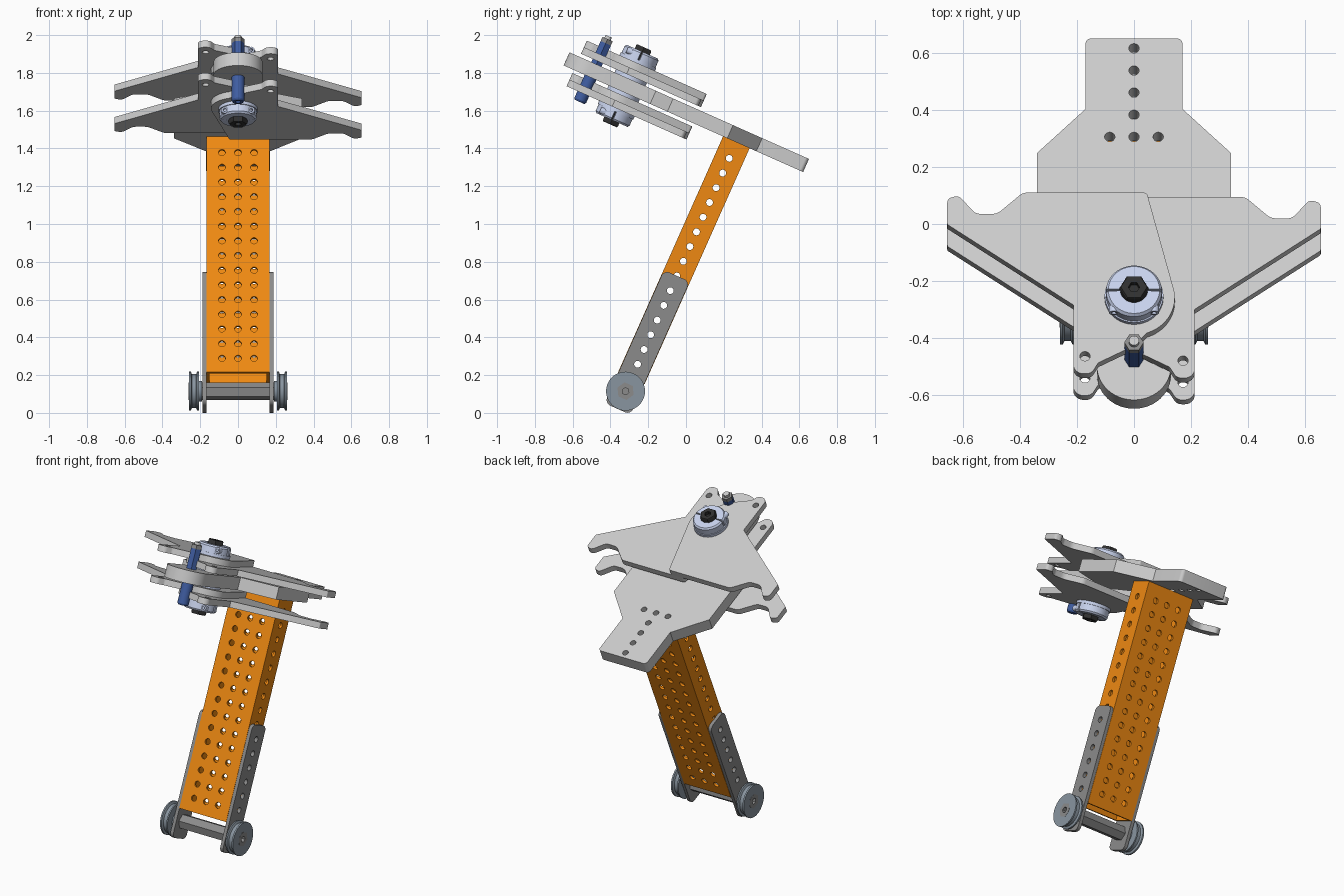
import bpy, bmesh, math
from mathutils import Matrix, Vector

if "Cube" in bpy.data.objects:
    bpy.data.objects.remove(bpy.data.objects["Cube"])

# Everything is built upright along a column, then leaned back 24 degrees about the axle
LEAN = Matrix.Translation((0, -0.32, 0.115)) @ Matrix.Rotation(math.radians(-24), 4, 'X')
FLAT = Matrix.Identity(4)                                                    # profile in (x, y)
FRONT = Matrix.Rotation(math.pi / 2, 4, 'X')                                 # profile in (x, z)
SIDE = Matrix(((0, 0, 1, 0), (1, 0, 0, 0), (0, 1, 0, 0), (0, 0, 0, 1)))      # profile in (y, z)


def mat(name, r, g, b):
    m = bpy.data.materials.new(name)
    m.diffuse_color = (r, g, b, 1)
    m.use_nodes = True
    m.node_tree.nodes["Principled BSDF"].inputs["Base Color"].default_value = m.diffuse_color
    return m


ORANGE = mat("orange", 0.86, 0.25, 0.006)
LIGHT = mat("light_grey", 0.55, 0.55, 0.55)
DARK = mat("mid_grey", 0.26, 0.26, 0.26)
WHEEL = mat("wheel_grey", 0.25, 0.30, 0.35)
BLUE = mat("blue", 0.05, 0.11, 0.36)
PALE = mat("pale_blue", 0.58, 0.65, 0.85)
BLACK = mat("black", 0.03, 0.03, 0.03)


def add(name, mesh, material, matrix, angle=30):
    ob = bpy.data.objects.new(name, mesh)
    bpy.context.collection.objects.link(ob)
    mesh.transform(LEAN @ matrix)
    mesh.materials.clear()
    mesh.materials.append(material)
    bpy.ops.object.select_all(action='DESELECT')
    ob.select_set(True)
    bpy.context.view_layer.objects.active = ob
    bpy.ops.object.shade_smooth_by_angle(angle=math.radians(angle))
    return ob


def rounded(pts):
    """Outline from (x, y) or (x, y, corner radius) points."""
    out, n = [], len(pts)
    for i, p in enumerate(pts):
        c = Vector(p[:2])
        if len(p) < 3:
            out.append(c)
            continue
        a = (Vector(pts[i - 1][:2]) - c).normalized()
        b = (Vector(pts[(i + 1) % n][:2]) - c).normalized()
        half = a.angle(b) / 2
        d = p[2] / math.tan(half)
        mid = c + (a + b).normalized() * (p[2] / math.sin(half))
        s, e = c + a * d - mid, c + b * d - mid
        out += [mid + s.lerp(e, t / 6).normalized() * p[2] for t in range(7)]
    return out


def arc(cx, cy, r, a0, a1, n):
    return [(cx + r * math.cos(math.radians(a0 + (a1 - a0) * i / n)),
             cy + r * math.sin(math.radians(a0 + (a1 - a0) * i / n))) for i in range(n + 1)]


def plate(name, pts, h0, h1, material, plane=FLAT, holes=(), hole_r=0.018):
    """Flat plate with drilled holes, spanning h0..h1 along the plane normal."""
    cu = bpy.data.curves.new(name, 'CURVE')
    cu.dimensions, cu.fill_mode = '2D', 'BOTH'
    cu.extrude = (h1 - h0) / 2
    for loop in [rounded(pts)] + [arc(x, y, hole_r, 0, 345, 23) for x, y in holes]:
        sp = cu.splines.new('POLY')
        sp.points.add(len(loop) - 1)
        for q, co in zip(sp.points, loop):
            q.co = (co[0], co[1], 0, 1)
        sp.use_cyclic_u = True
    tmp = bpy.data.objects.new("tmp", cu)
    bpy.context.collection.objects.link(tmp)
    bpy.context.view_layer.update()
    mesh = bpy.data.meshes.new_from_object(tmp.evaluated_get(bpy.context.evaluated_depsgraph_get()))
    bpy.data.objects.remove(tmp)
    bm = bmesh.new()
    bm.from_mesh(mesh)
    bmesh.ops.remove_doubles(bm, verts=bm.verts, dist=1e-5)
    bmesh.ops.recalc_face_normals(bm, faces=bm.faces)
    bm.to_mesh(mesh)
    bm.free()
    return add(name, mesh, material, plane @ Matrix.Translation((0, 0, (h0 + h1) / 2)))


def lathe(name, prof, material, matrix, n=48, a0=0, a1=360):
    """Revolve a closed (radius, height) profile about z; partial sweeps are capped."""
    bm = bmesh.new()
    full = a1 - a0 == 360
    rings = [[bm.verts.new((r * math.cos(t), r * math.sin(t), h)) for r, h in prof]
             for t in (math.radians(a0 + (a1 - a0) * i / n) for i in range(n if full else n + 1))]
    m = len(prof)
    for i in range(n):
        A, B = rings[i], rings[(i + 1) % len(rings)]
        for j in range(m):
            k = (j + 1) % m
            if prof[j][0] or prof[k][0]:
                bm.faces.new((A[j], B[j], B[k], A[k]))
    if not full:
        bm.faces.new(rings[0])
        bm.faces.new(rings[-1])
    bmesh.ops.remove_doubles(bm, verts=bm.verts, dist=1e-5)
    bmesh.ops.recalc_face_normals(bm, faces=bm.faces)
    mesh = bpy.data.meshes.new(name)
    bm.to_mesh(mesh)
    bm.free()
    return add(name, mesh, material, matrix)


def tube(r0, r1, h0, h1):
    return [(r0, h0), (r1, h0), (r1, h1), (r0, h1)]


def box(x, y0, y1, r=None):
    c = (r,) if r else ()
    return [(-x, y0) + c, (x, y0) + c, (x, y1) + c, (-x, y1) + c]


# Perforated square-tube column made of four walls
PITCH = 0.0852
rows = [1.349 - i * PITCH for i in range(15)]
grid = [(x, w) for w in rows for x in (-0.085, 0, 0.085)]
for nm, h in (("front", 0.062), ("back", -0.077)):
    plate("column_wall_" + nm, box(0.167, 0.0755, 1.442), h, h + 0.015, ORANGE, FRONT, grid)
for nm, h in (("left", -0.167), ("right", 0.152)):
    plate("column_wall_" + nm, box(0.062, 0.0755, 1.442), h, h + 0.015, ORANGE, SIDE, [(0, w) for w in rows])

# Foot: side plates, hollow hex axle and grooved wheels
for nm, s in (("left", -1), ("right", 1)):
    h = sorted((s * 0.167, s * 0.188))
    plate("foot_plate_" + nm, box(0.075, -0.103, 0.668, 0.032), h[0], h[1], DARK, SIDE, [(0, w) for w in rows[9:]])
    lathe("wheel_" + nm, [(0.04, 0.19), (0.055, 0.19), (0.055, 0.207), (0.103, 0.207), (0.103, 0.216), (0.09, 0.222),
                          (0.09, 0.244), (0.103, 0.25), (0.103, 0.26), (0.04, 0.26)],
          WHEEL, SIDE @ Matrix.Scale(s, 4, (0, 0, 1)))
lathe("axle", tube(0.019, 0.047, -0.261, 0.261), DARK, SIDE, 6)

# Main head plate: wide shoulders, drilled tail, rounded nose
half = [(0.17, 0.387, 0.02), (0.17, 0.116), (0.34, -0.053), (0.34, -0.40), (0.13, -0.50)]
nose = arc(0, -0.871, 0.13, 0, -180, 24)
left = [(-p[0],) + p[1:] for p in reversed(half)]
plate("head_plate", half + nose + left, 1.442, 1.518, LIGHT,
      holes=[(0, 0.009 + 0.085 * k) for k in range(5)] + [(-0.085, 0.009), (0.085, 0.009)])

# Hooked claws: left and right of each pair overlap at the pivot
PIV = -0.65
claw = ([(0.045, -0.247, 0.015), (-0.39, -0.247, 0.04), (-0.48, -0.329, 0.05), (-0.555, -0.329, 0.04),
         (-0.615, -0.258, 0.025), (-0.655, -0.27, 0.02), (-0.655, -0.369, 0.008), (-0.213, -0.678),
         (-0.213, -0.942, 0.035), (-0.15, -0.942, 0.03), (-0.125, -0.90, 0.02), (0.0, -0.835, 0.01)]
        + arc(0, PIV, 0.143, -72, 14, 18))
for lvl, w in (("lower", 1.348), ("upper", 1.536)):
    for nm, s, dw in (("right", -1, 0), ("left", 1, 0.038)):
        plate(f"{lvl}_claw_{nm}", [(s * p[0],) + tuple(p[1:]) for p in claw], w + dw, w + dw + 0.038, LIGHT,
              holes=[(-0.172 * s, -0.875)])

# Pivot: spacers, split clamp collars, bolt shaft and socket heads
for lvl, s in (("lower", -1), ("upper", 1)):
    P = Matrix.Translation((0, PIV, 1.48)) @ Matrix.Scale(s, 4, (0, 0, 1))
    lathe(lvl + "_spacer", tube(0.045, 0.09, 0.038, 0.056), PALE, P)
    lathe(lvl + "_collar_base", tube(0.045, 0.103, 0.132, 0.150), PALE, P)
    for nm, a in (("front", 183), ("back", 3)):
        lathe(f"{lvl}_collar_{nm}", [(0.048, 0.15), (0.098, 0.15), (0.098, 0.188), (0.09, 0.198), (0.048, 0.198)],
              PALE, P, 24, a, a + 174)
    lathe(lvl + "_bolt_head", [(0, 0.15), (0.05, 0.15), (0.05, 0.217), (0.046, 0.223), (0.02, 0.223), (0.02, 0.2), (0, 0.2)],
          BLACK, P, 6)
    for nm, x in (("left", -0.07), ("right", 0.07)):
        lathe(f"{lvl}_collar_screw_{nm}", [(0, 0.03), (0.018, 0.03), (0.018, 0.078), (0.009, 0.078), (0.009, 0.06), (0, 0.06)],
              PALE, P @ Matrix.Translation((x, 0, 0.174)) @ FRONT, 16)
lathe("pivot_shaft", tube(0, 0.046, 1.33, 1.63), DARK, Matrix.Translation((0, PIV, 0)), 32)

# Stop pin in the nose: blue standoffs above and below, nut and stud on top
S = Matrix.Translation((0, -0.845, 0))
lathe("stop_standoff_upper", tube(0, 0.034, 1.518, 1.64), BLUE, S, 6)
lathe("stop_standoff_lower", [(0, 1.442), (0.034, 1.442), (0.034, 1.31), (0.028, 1.30), (0.014, 1.30), (0.014, 1.32), (0, 1.32)],
      BLUE, S, 24)
lathe("stop_nut", tube(0, 0.034, 1.64, 1.664), DARK, S, 6)
lathe("stop_stud", tube(0, 0.018, 1.66, 1.68), LIGHT, S, 24)
